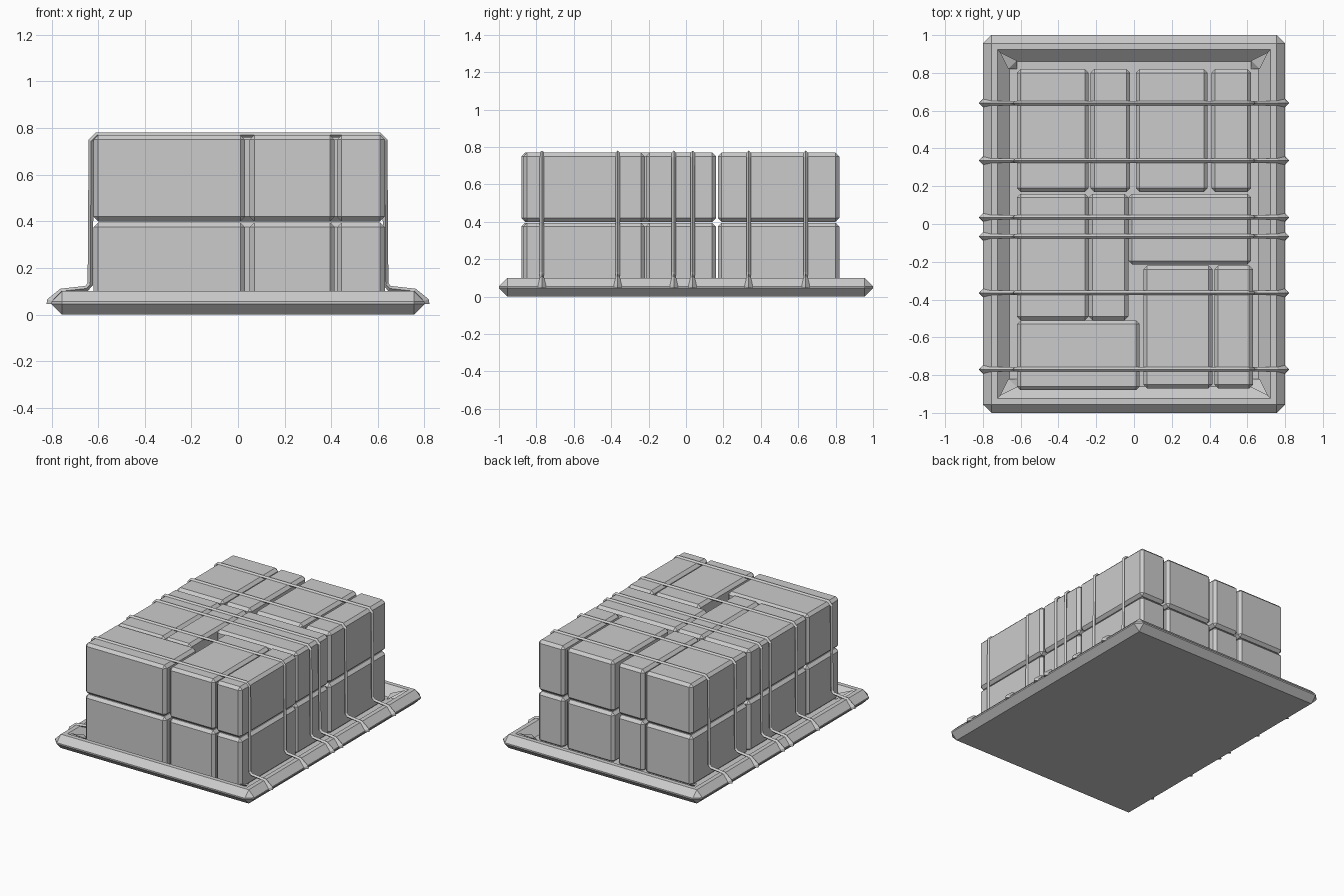
import bpy
import bmesh
from mathutils import Vector

cube = bpy.data.objects.get("Cube")
if cube:
    bpy.data.objects.remove(cube, do_unlink=True)

grey = bpy.data.materials.new("plain_grey")
grey.use_nodes = True
colour = (0.6, 0.6, 0.6, 1)
grey.diffuse_color = colour
grey.node_tree.nodes["Principled BSDF"].inputs["Base Color"].default_value = colour


def add_object(name, data):
    data.materials.append(grey)
    obj = bpy.data.objects.new(name, data)
    bpy.context.collection.objects.link(obj)
    return obj


def finish(name, bm):
    bmesh.ops.recalc_face_normals(bm, faces=bm.faces)
    mesh = bpy.data.meshes.new(name)
    bm.to_mesh(mesh)
    bm.free()
    return add_object(name, mesh)


def chamfered_block(low, high, chamfer):
    low, high = Vector(low), Vector(high)
    bm = bmesh.new()
    bmesh.ops.create_cube(bm, size=1)
    bmesh.ops.scale(bm, vec=high - low, verts=bm.verts)
    bmesh.ops.translate(bm, vec=(low + high) / 2, verts=bm.verts)
    bmesh.ops.bevel(bm, geom=bm.edges[:], offset=chamfer, segments=1,
                    profile=0.5, affect='EDGES')
    return bm


# Tray: chamfered slab with a flat rim and a sloping recess
bm = chamfered_block((-0.8, -1, 0), (0.8, 1, 0.1), 0.045)
top = max(bm.faces, key=lambda f: f.calc_center_median().z)
bmesh.ops.inset_region(bm, faces=[top], thickness=0.045)
bmesh.ops.inset_region(bm, faces=[top], thickness=0.09)
bmesh.ops.translate(bm, vec=(0, 0, -0.06), verts=top.verts[:])
finish("tray", bm)

# Gussets in the recess corners
for sx, side in ((-1, "right"), (1, "left")):
    for sy, end in ((-1, "front"), (1, "back")):
        bm = bmesh.new()
        points = ((0.71, 0.91, 0.1), (0.62, 0.865, 0.07),
                  (0.665, 0.82, 0.07), (0.62, 0.82, 0.04))
        verts = [bm.verts.new((x * sx, y * sy, z)) for x, y, z in points]
        bmesh.ops.convex_hull(bm, input=verts)
        finish(f"tray_gusset_{end}_{side}", bm)

# Crates: the same floor plan (x range, y range) in two layers
plan = [
    (-0.62, -0.24, 0.17, 0.82), (-0.23, -0.02, 0.17, 0.82),
    (0.01, 0.39, 0.17, 0.82), (0.41, 0.62, 0.17, 0.82),
    (-0.62, -0.24, -0.51, 0.16), (-0.24, -0.03, -0.51, 0.16),
    (-0.03, 0.62, -0.215, 0.16), (0.05, 0.415, -0.87, -0.22),
    (0.425, 0.63, -0.87, -0.22), (-0.62, 0.03, -0.88, -0.51),
]
for layer, z0, z1 in (("lower", 0.03, 0.395), ("upper", 0.4, 0.77)):
    for i, (x0, x1, y0, y1) in enumerate(plan, 1):
        bm = chamfered_block((x0, y0, z0), (x1, y1, z1), 0.02)
        finish(f"{layer}_crate_{i}", bm)

# Straps: run up one side, over the load and down the other
half = [(0.798, 0.045, 2), (0.798, 0.058, 1.8), (0.757, 0.1, 1),
        (0.65, 0.112, 1), (0.634, 0.13, 1), (0.63, 0.745, 1), (0.605, 0.77, 1)]
path = [(-x, z, r) for x, z, r in half] + half[::-1]
for i, y in enumerate((-0.77, -0.365, -0.065, 0.035, 0.335, 0.64), 1):
    curve = bpy.data.curves.new(f"strap_{i}", 'CURVE')
    curve.dimensions = '3D'
    curve.bevel_depth = 0.012
    curve.bevel_resolution = 0
    curve.use_fill_caps = True
    spline = curve.splines.new('POLY')
    spline.use_smooth = False
    spline.points.add(len(path) - 1)
    for point, (x, z, r) in zip(spline.points, path):
        point.co = (x, y, z, 1)
        point.radius = r
    add_object(f"strap_{i}", curve)
